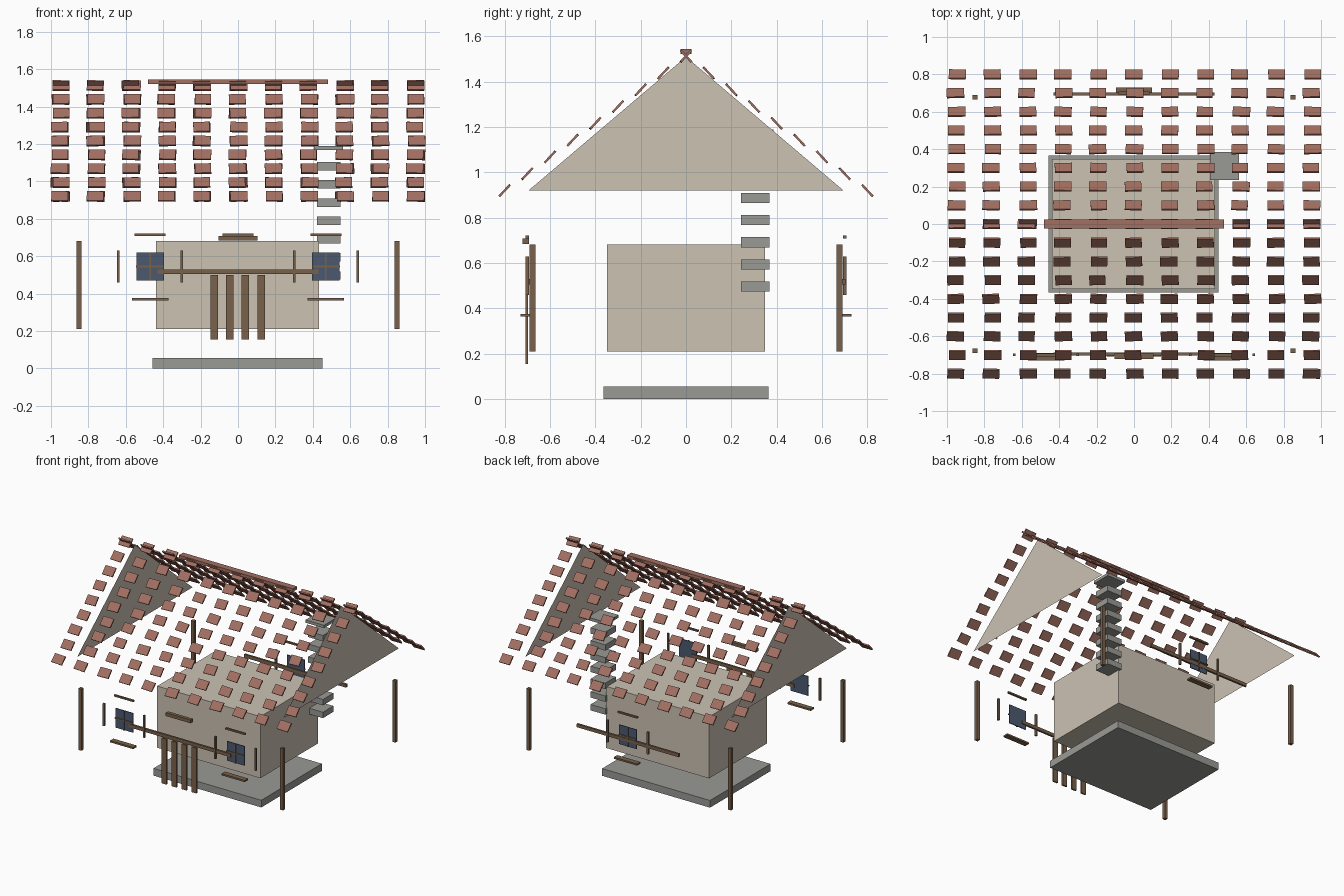
import bpy, bmesh, math, random
from mathutils import Matrix, Vector

if "Cube" in bpy.data.objects:
    bpy.data.objects.remove(bpy.data.objects["Cube"])

random.seed(4)


def material(name, rgb):
    m = bpy.data.materials.new(name)
    m.diffuse_color = (*rgb, 1)
    m.use_nodes = True
    m.node_tree.nodes["Principled BSDF"].inputs["Base Color"].default_value = m.diffuse_color
    return m


STONE = material("stone", (0.32, 0.32, 0.30))
PLASTER = material("plaster", (0.60, 0.54, 0.45))
WOOD = material("wood", (0.19, 0.12, 0.07))
CLAY = material("clay", (0.36, 0.16, 0.12))
GLASS = material("glass", (0.07, 0.10, 0.16))


def finish(name, bm, mat):
    me = bpy.data.meshes.new(name)
    bm.to_mesh(me)
    bm.free()
    me.materials.append(mat)
    ob = bpy.data.objects.new(name, me)
    bpy.context.collection.objects.link(ob)
    return ob


def add_box(bm, c, s, rot=Matrix.Identity(4)):
    m = Matrix.Translation(c) @ rot @ Matrix.Diagonal((*s, 1))
    bmesh.ops.create_cube(bm, size=1, matrix=m)


def box(name, c, s, mat, rot=Matrix.Identity(4)):
    bm = bmesh.new()
    add_box(bm, c, s, rot)
    return finish(name, bm, mat)


# Foundation and wall block
box("foundation", (-0.003, 0, 0.0275), (0.91, 0.73, 0.055), STONE)
box("walls", (-0.003, 0, 0.446), (0.87, 0.695, 0.47), PLASTER)

# Gable end sheets
for side, x in (("left", -0.87), ("right", 0.87)):
    bm = bmesh.new()
    pts = [(x, -0.695, 0.92), (x, 0.695, 0.92), (x, 0, 1.51)]
    if x < 0:
        pts.reverse()
    bm.faces.new([bm.verts.new(p) for p in pts])
    finish(side + "_gable", bm, PLASTER)

# Corner posts
for x in (-0.85, 0.85):
    for y in (-0.677, 0.677):
        box("corner_post", (x, y, 0.446), (0.025, 0.025, 0.47), WOOD)

# Horizontal beams, front and back
for y in (-0.695, 0.695):
    box("wall_beam", (0, y, 0.518), (0.86, 0.015, 0.025), WOOD)

# Door planks and lintel
for i in range(4):
    box("door_plank", (-0.128 + i * 0.084, -0.702, 0.328),
        (0.04, 0.012, 0.345), WOOD)
box("door_lintel", (0, -0.707, 0.697), (0.21, 0.027, 0.025), WOOD)


# Windows: pane, glazing bars, frame sides, lintel and sill
def window(cx, side):
    y, z = side * 0.697, 0.545
    box("window_pane", (cx, y, z), (0.148, 0.006, 0.148), GLASS)
    box("glazing_bar_upright", (cx, y + side * 0.005, z), (0.009, 0.01, 0.15), WOOD)
    box("glazing_bar_cross", (cx, y + side * 0.005, z), (0.15, 0.01, 0.009), WOOD)
    for dx in (-0.17, 0.17):
        box("window_frame_side", (cx + dx, side * 0.7, z), (0.014, 0.014, 0.17), WOOD)
    box("window_lintel", (cx, side * 0.7, z + 0.17), (0.165, 0.015, 0.012), WOOD)
    box("window_sill", (cx, side * 0.71, z - 0.175), (0.195, 0.04, 0.013), WOOD)


window(-0.47, -1)
window(0.47, -1)
window(0, 1)

# Chimney blocks and cap
for i in range(7):
    box("chimney_block", (0.485, 0.305, 0.497 + i * 0.0975),
        (0.124, 0.126, 0.045), STONE)
box("chimney_cap", (0.483, 0.31, 1.178), (0.155, 0.15, 0.022), STONE)

# Roof tiles: two slopes of slightly irregular tiles
for name, side in (("front_roof_tiles", -1), ("back_roof_tiles", 1)):
    bm = bmesh.new()
    for row in range(9):
        for col in range(11):
            c = Vector((-0.95 + col * 0.19 + random.uniform(-0.006, 0.006),
                        side * (0.8 - row * 0.1),
                        0.92 + row * 0.0741))
            tilt = Matrix.Rotation(-side * math.radians(47), 4, 'X')
            spin = Matrix.Rotation(random.uniform(-0.04, 0.04), 4, 'Z')
            add_box(bm, c, (random.uniform(0.086, 0.094), 0.068, 0.01), tilt @ spin)
    finish(name, bm, CLAY)

# Ridge cap
box("ridge_cap", (0, 0, 1.533), (0.96, 0.05, 0.023), CLAY)
